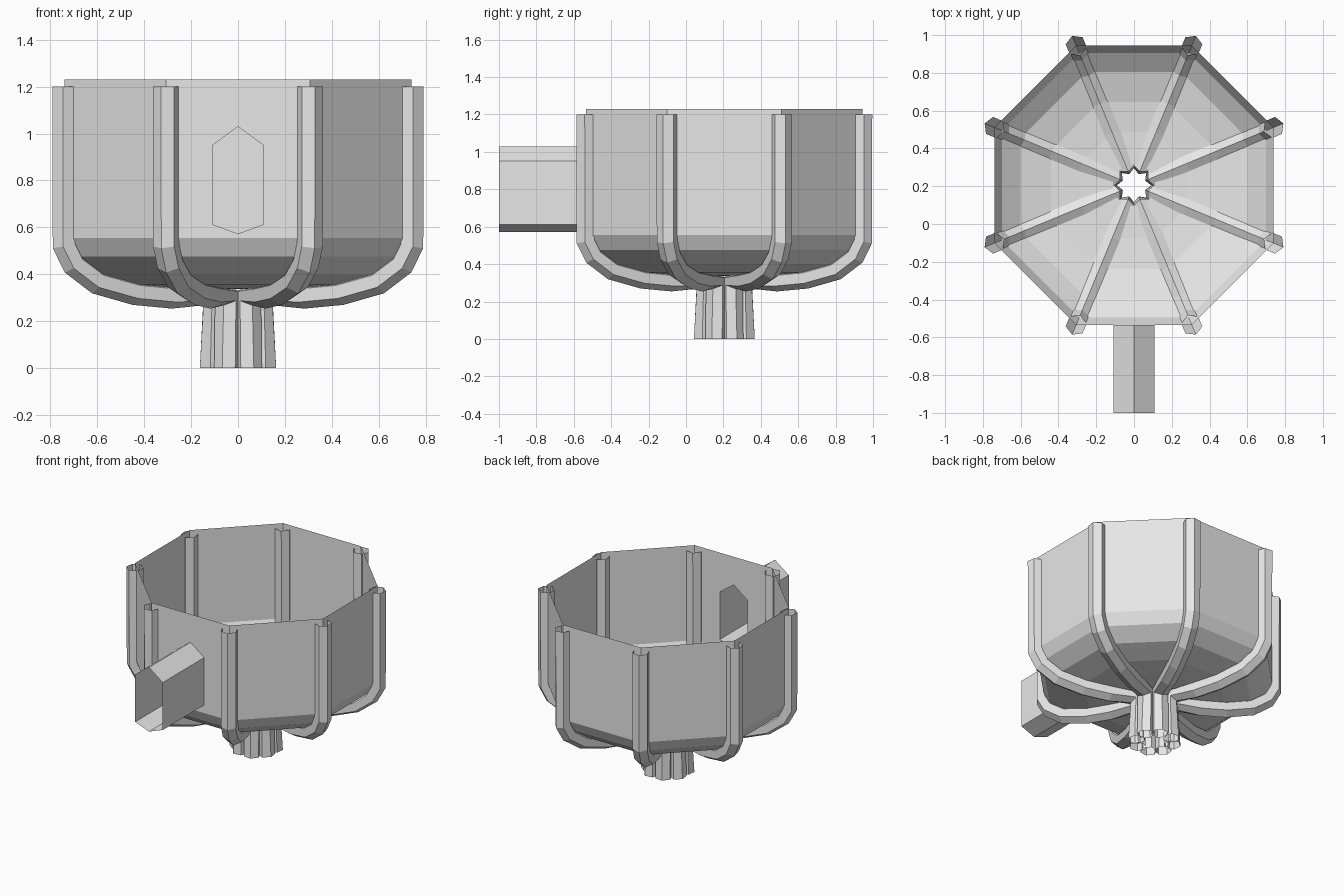
import bpy, bmesh
from math import cos, sin, pi, radians
from mathutils import Vector, Matrix

cube = bpy.data.objects.get("Cube")
if cube:
    bpy.data.objects.remove(cube)

SIDES = 8
CENTRE_Y = 0.205
TUBE = 0.056        # rib tube radius
DROP = 0.03         # ribs sit a little lower than the bowl
WALL_TOP, WALL_LOW = 1.23, 0.555

# Corner radius and height, from rim to drain hole
PROFILE = [(0.80, WALL_TOP), (0.80, WALL_LOW), (0.757, 0.475), (0.65, 0.40),
           (0.476, 0.355), (0.303, 0.34), (0.12, 0.337)]

grey = bpy.data.materials.new("plain_grey")
grey.use_nodes = True
grey.diffuse_color = (0.8, 0.8, 0.8, 1)
grey.node_tree.nodes["Principled BSDF"].inputs["Base Color"].default_value = (0.8, 0.8, 0.8, 1)


def finish(name, bm):
    mesh = bpy.data.meshes.new(name)
    bm.to_mesh(mesh)
    bm.free()
    mesh.materials.append(grey)
    obj = bpy.data.objects.new(name, mesh)
    bpy.context.collection.objects.link(obj)
    return obj


def loft(bm, rings, closed=True):
    """Skin a list of point rings with quads, leaving both ends open."""
    rows = [[bm.verts.new(p) for p in ring] for ring in rings]
    n = len(rows[0])
    for a, b in zip(rows, rows[1:]):
        for i in range(n):
            j = (i + 1) % n
            bm.faces.new((a[i], b[i], b[j], a[j]))
    return rows


def corner_angle(i):
    return 2 * pi * (i + 0.5) / SIDES


# Spout outline in x and z, clockwise from the peak
OUTLINE = [(0, 1.03), (0.108, 0.95), (0.108, 0.613), (0, 0.573),
           (-0.108, 0.613), (-0.108, 0.95)]

# Bowl: open octagonal shell
bm = bmesh.new()
rows = loft(bm, [[(r * cos(corner_angle(i)), r * sin(corner_angle(i)) + CENTRE_Y, z)
                  for i in range(SIDES)] for r, z in PROFILE])

# Replace the front wall with two halves around the spout opening
front = min(bm.faces, key=lambda f: f.calc_center_median().y)
wall_y = front.calc_center_median().y
half = max(v.co.x for v in front.verts)
bmesh.ops.delete(bm, geom=[front], context='FACES_ONLY')
for side in (1, -1):
    loop = [(0, WALL_TOP), (half, WALL_TOP), (half, WALL_LOW), (0, WALL_LOW)]
    loop += OUTLINE[3:0:-1] + OUTLINE[:1]
    bm.faces.new([bm.verts.new((side * x, wall_y, z)) for x, z in loop])
bmesh.ops.remove_doubles(bm, verts=bm.verts, dist=0.0005)
bmesh.ops.recalc_face_normals(bm, faces=bm.faces)
finish("bowl", bm)

# Spout: open six-sided tube
bm = bmesh.new()
loft(bm, [[(x, y, z) for x, z in OUTLINE] for y in (wall_y, -1.0)])
bmesh.ops.recalc_face_normals(bm, faces=bm.faces)
finish("spout", bm)

# Ribs: hollow six-sided tubes following the bowl corners, then down the stem
path = [Vector((r, 0, z - DROP)) for r, z in PROFILE] + [Vector((0.12, 0, 0))]
rings = []
for k, p in enumerate(path):
    into = (p - path[max(k - 1, 0)]).normalized()
    out = (path[min(k + 1, len(path) - 1)] - p).normalized()
    tangent = (into + out).normalized()
    across = Vector((0, 1, 0))
    outward = across.cross(tangent) * -1
    rings.append([p + TUBE * (outward * cos(radians(60 * s)) + across * sin(radians(60 * s)))
                  for s in range(6)])
for i in range(SIDES):
    turn = Matrix.Translation((0, CENTRE_Y, 0)) @ Matrix.Rotation(corner_angle(i), 4, 'Z')
    bm = bmesh.new()
    loft(bm, [[turn @ p for p in ring] for ring in rings])
    bmesh.ops.recalc_face_normals(bm, faces=bm.faces)
    finish(f"rib_{i + 1}", bm)
